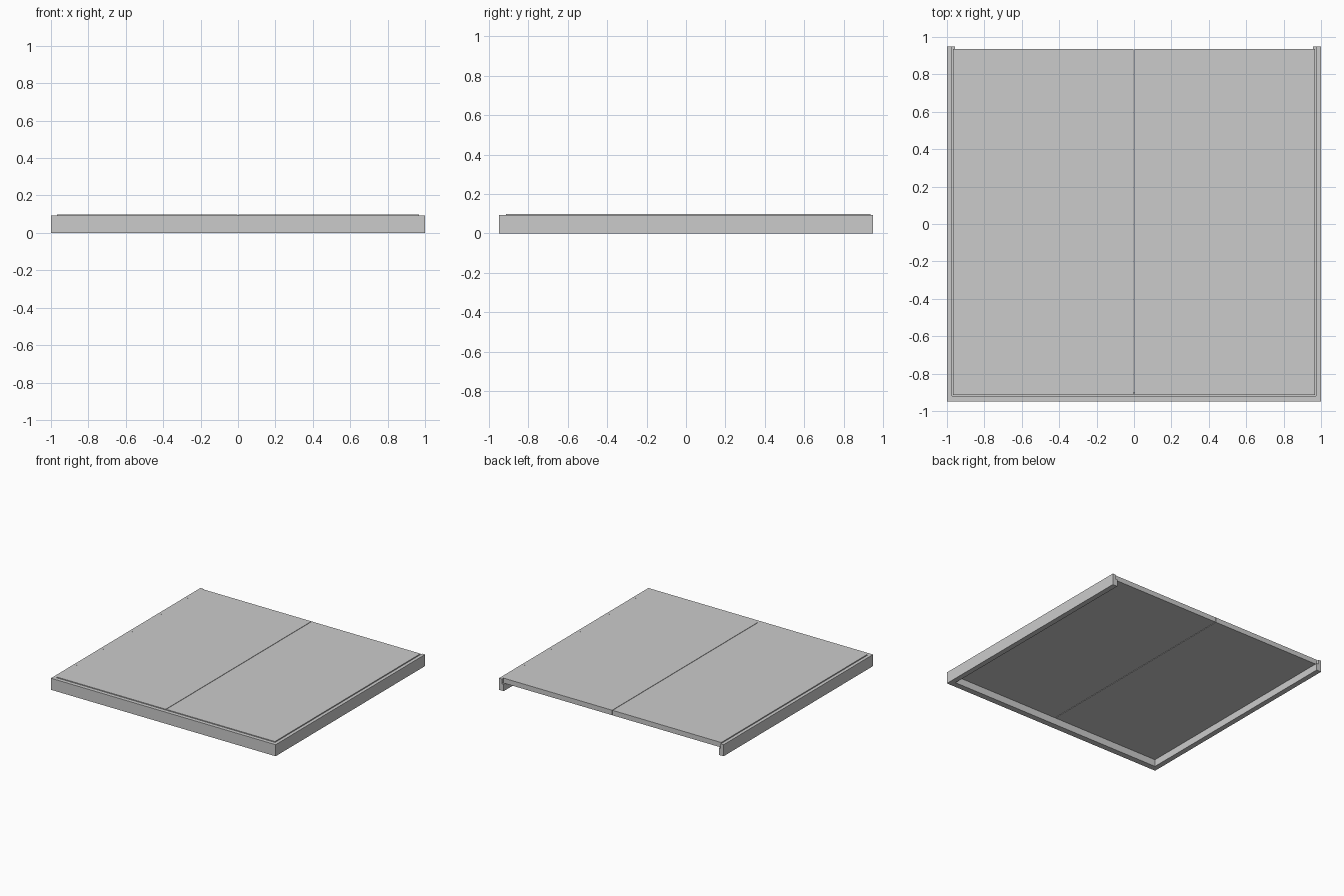
import bpy, bmesh

if "Cube" in bpy.data.objects:
    bpy.data.objects.remove(bpy.data.objects["Cube"])

# Three-sided frame: one rebated profile swept round a mitred U path
# profile points: (inset from outer edge, height)
profile = [(0, 0), (0.042, 0), (0.042, 0.056), (0.026, 0.056), (0.026, 0.093), (0, 0.093)]
X, Y = 1.0, 0.95
# path corners with the inward direction at each corner
path = [((-X, Y), (1, 0)), ((-X, -Y), (1, 1.15)), ((X, -Y), (-1, 1.15)), ((X, Y), (-1, 0))]

bm = bmesh.new()
rings = [[bm.verts.new((px + dx * i, py + dy * i, z)) for i, z in profile]
         for (px, py), (dx, dy) in path]
n = len(profile)
for a, b in zip(rings, rings[1:]):
    for k in range(n):
        bm.faces.new((a[k], a[(k + 1) % n], b[(k + 1) % n], b[k]))
bm.faces.new(rings[0])
bm.faces.new(rings[-1])
bmesh.ops.recalc_face_normals(bm, faces=bm.faces)
mesh = bpy.data.meshes.new("frame")
bm.to_mesh(mesh)
bm.free()
bpy.context.collection.objects.link(bpy.data.objects.new("frame", mesh))


def box(name, x0, x1, y0, y1, z0, z1):
    bpy.ops.mesh.primitive_cube_add(size=1, location=((x0 + x1) / 2, (y0 + y1) / 2, (z0 + z1) / 2))
    ob = bpy.context.object
    ob.name = name
    ob.scale = (x1 - x0, y1 - y0, z1 - z0)
    bpy.ops.object.transform_apply(location=False, rotation=False, scale=True)


# Two boards resting on the rebate, with a thin seam between them
for name, s in (("left_panel", -1), ("right_panel", 1)):
    x0, x1 = sorted((s * 0.002, s * 0.969))
    box(name, x0, x1, -0.915, 0.936, 0.057, 0.097)
